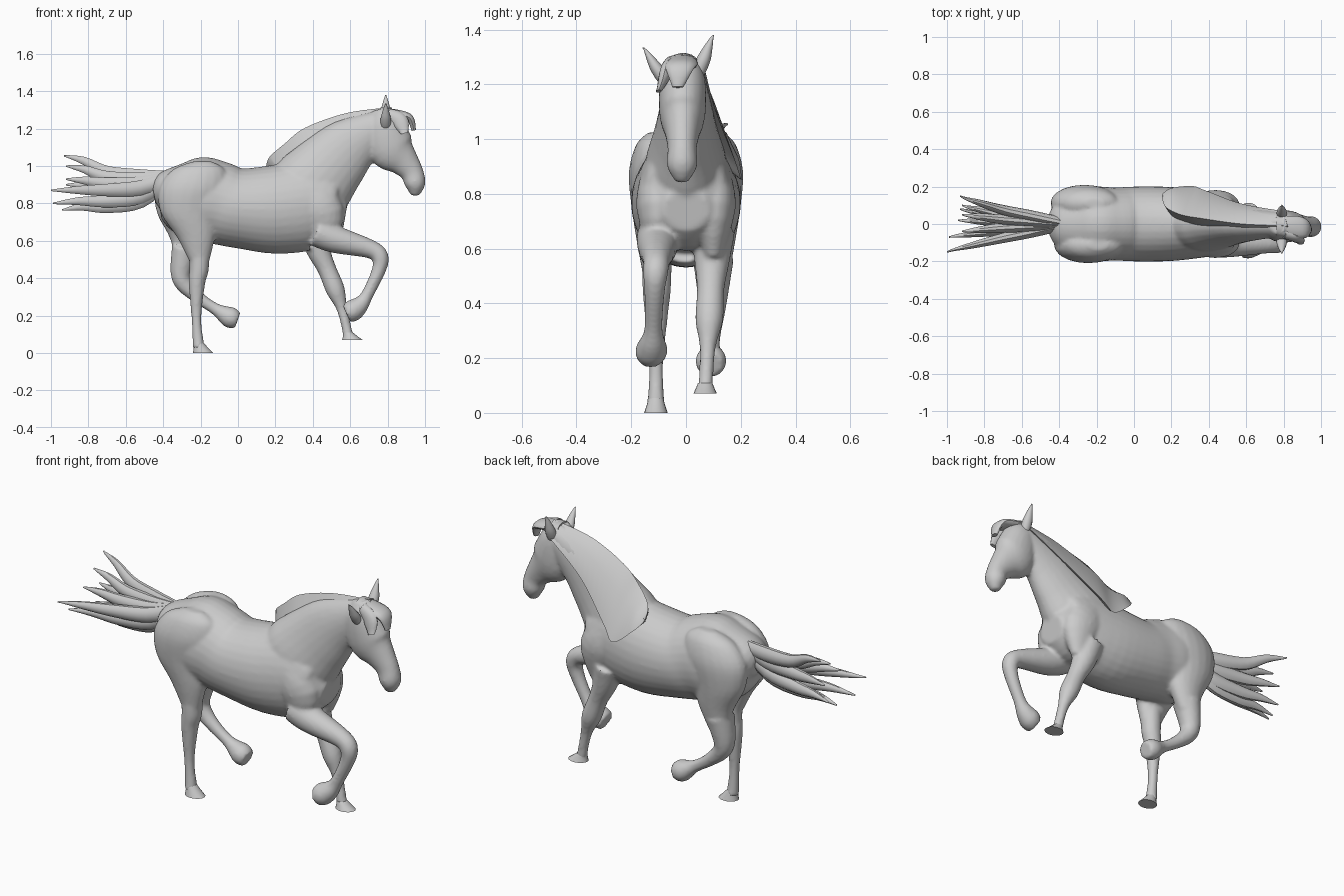
import bpy, bmesh
from math import cos, sin, pi
from mathutils import Vector

if "Cube" in bpy.data.objects:
    bpy.data.objects.remove(bpy.data.objects["Cube"])

Y = Vector((0, 1, 0))
DOWN = Vector((0, 0, -1))


def skin(name, rings):
    """Closed smooth-shaded mesh through a list of point rings."""
    bm = bmesh.new()
    vs = [[bm.verts.new(p) for p in r] for r in rings]
    n = len(vs[0])
    for a, b in zip(vs, vs[1:]):
        for i in range(n):
            j = (i + 1) % n
            bm.faces.new((a[i], a[j], b[j], b[i]))
    bm.faces.new(vs[0])
    bm.faces.new(vs[-1])
    bmesh.ops.recalc_face_normals(bm, faces=bm.faces)
    me = bpy.data.meshes.new(name)
    bm.to_mesh(me)
    bm.free()
    obj = bpy.data.objects.new(name, me)
    bpy.context.collection.objects.link(obj)
    bpy.ops.object.select_all(action='DESELECT')
    obj.select_set(True)
    bpy.context.view_layer.objects.active = obj
    bpy.ops.object.shade_smooth_by_angle(angle=.7)
    return obj


def spline(rows, steps=4):
    """Catmull-Rom interpolation of equal-length rows."""
    P = [Vector(r) for r in rows]
    P = [P[0]] + P + [P[-1]]
    out = []
    for p0, p1, p2, p3 in zip(P, P[1:], P[2:], P[3:]):
        for k in range(steps):
            t = k / steps
            out.append(p1 + .5 * ((p2 - p0) * t + (2 * p0 - 5 * p1 + 4 * p2 - p3) * t * t
                                  + (3 * p1 - p0 - 3 * p2 + p3) * t ** 3))
    return out + [P[-1]]


def loft(name, rows, y0=0, y1=None, axis=None, sides=20):
    """Rows are x, z, half width and half depth (same if left out); y runs from y0 to y1."""
    y1 = y0 if y1 is None else y1
    S = spline([r if len(r) == 4 else (*r, r[2]) for r in rows])
    rings = []
    for i, (x, z, a, b) in enumerate(S):
        d = S[min(i + 1, len(S) - 1)] - S[max(i - 1, 0)]
        n = (axis or Vector((d[0], 0, d[1]))).normalized().cross(Y)
        c = Vector((x, y0 + (y1 - y0) * i / (len(S) - 1), z))
        rings.append([c + Y * max(a, .003) * cos(2 * pi * k / sides) + n * max(b, .003) * sin(2 * pi * k / sides)
                      for k in range(sides)])
    return skin(name, rings)


# Torso, neck and head
parts = [loft("torso", [(-.45, .85, .06, .05), (-.4, .855, .14, .125), (-.3, .835, .18, .197),
                        (-.2, .82, .2, .23), (-.1, .8, .195, .222), (0, .775, .2, .213), (.2, .768, .198, .238),
                        (.4, .79, .175, .238), (.5, .755, .155, .17), (.575, .74, .085, .075)], sides=32)]
parts.append(loft("neck", [(.3, .82, .15, .2), (.4, .9, .15, .215), (.5, 1.01, .118, .188),
                           (.61, 1.115, .093, .153), (.8, 1.24, .065, .073)], sides=24))
parts.append(loft("head", [(.77, 1.305, .04, .045), (.785, 1.23, .08, .095), (.818, 1.1, .085, .125),
                           (.885, 1.025, .064, .084), (.93, .965, .053, .062),
                           (.947, .9, .055, .055), (.945, .842, .022, .022)], -.012, -.015, sides=24))

# Shoulders and thighs, mirrored; the far thigh sits a little further back
for side, s, dx in (("near", -1, 0), ("far", 1, -.02)):
    parts.append(loft(side + "_shoulder", [(.3, .92, .04, .05), (.37, .84, .07, .11), (.45, .74, .08, .12),
                                           (.46, .57, .035, .05)], .1 * s))
    parts.append(loft(side + "_thigh", [(-.19 + dx, 1.025, .025, .05), (-.21 + dx, .98, .07, .14),
                                        (-.24 + dx, .88, .097, .182), (-.262 + dx, .75, .087, .152),
                                        (-.225 + 2 * dx, .62, .067, .102), (-.208 + 3.5 * dx, .5, .045, .057)],
                      .112 * s, axis=DOWN))

# Legs: raised front, reaching front, standing hind, lifted hind
parts.append(loft("near_front_leg", [(.42, .65, .08), (.52, .608, .074), (.71, .555, .05), (.76, .51, .046),
                                     (.75, .435, .037), (.69, .31, .033), (.655, .26, .047),
                                     (.615, .228, .059), (.58, .21, .05)], -.1, -.13))
parts.append(loft("far_front_leg", [(.4, .66, .08), (.43, .55, .064), (.475, .45, .05), (.52, .34, .051),
                                    (.552, .25, .031), (.575, .16, .026), (.592, .08, .028)], .1, .07))
parts.append(loft("near_hind_leg", [(-.207, .56, .055), (-.208, .45, .052), (-.22, .37, .044),
                                    (-.222, .18, .026), (-.21, .03, .032)], -.106, -.11))
parts.append(loft("far_hind_leg", [(-.28, .56, .075), (-.305, .43, .056), (-.285, .365, .046), (-.21, .295, .034),
                                   (-.12, .235, .032), (-.045, .192, .057), (-.002, .175, .045)], .1, .09))

# Fuse the parts into one soft skin
bpy.ops.object.select_all(action='DESELECT')
for p in parts:
    p.select_set(True)
bpy.context.view_layer.objects.active = parts[0]
bpy.ops.object.join()
body = bpy.context.view_layer.objects.active
body.name = "horse_body"
fuse = body.modifiers.new("fuse", 'REMESH')
fuse.mode = 'VOXEL'
fuse.voxel_size = .01
fuse.use_smooth_shade = True
soften = body.modifiers.new("soften", 'SMOOTH')
soften.iterations = 5

# Planted hooves, flaring forward to a flat sole
for name, x, y, z, h in (("near_hind_hoof", -.21, -.11, 0, .055), ("far_front_hoof", .588, .07, .07, .04)):
    loft(name, [(x, z + h, .026), (x + .012, z + h / 2, .034, .039), (x + .024, z, .043, .055)], y, axis=DOWN)

# Ears
for name, z, h, y0, y1 in (("near_ear", 1.2, .135, -.07, -.157), ("far_ear", 1.23, .15, .04, .1)):
    loft(name, [(.79, z + h * f, w) for f, w in ((0, .023), (.35, .028), (.7, .017), (1, .003))],
         y0, y1, axis=DOWN, sides=12)

# Mane draped over the far side: crest point, then lower edge point
mane = [(.82, -.01, 1.315, .79, .07, 1.25), (.58, 0, 1.283, .57, .11, 1.1), (.36, .03, 1.205, .38, .18, .92),
        (.25, .05, 1.12, .31, .203, .85), (.17, .09, 1.05, .2, .192, .93), (.15, .14, 1.0, .15, .16, .985)]
rings = []
for s in spline(mane, 6):
    c, e = Vector(s[:3]), Vector(s[3:])
    g = e - c
    k = min(1, g.length / .2)
    rings.append([c, c + g * .4 + Vector((0, .022, .022)) * k, e,
                  c + g * .5 - Vector((0, .045, .04)) * k, c + Vector((.03, -.045, -.06)) * k])
skin("mane", rings)

# Forelock tufts
loft("forelock", [(.76, 1.285, .05, .03), (.86, 1.275, .06, .025), (.92, 1.255, .05, .02),
                  (.94, 1.19, .02, .012)], -.01, -.03, sides=14)
loft("forelock_side", [(.8, 1.28, .03), (.865, 1.24, .025, .045), (.89, 1.175, .01, .02)], -.045, -.1, sides=12)

# Tail strands fanning from the dock to each tip
tips = [(-.93, .15, 1.055), (-.92, .05, 1), (-.92, -.04, .93), (-1, -.15, .87),
        (-.92, .1, .9), (-.99, -.07, .8), (-.94, .02, .765), (-.93, .08, .8)]
for i, (x, y, z) in enumerate(tips):
    dz = z - .88
    f, g = (.3, .5) if dz > 0 else (.65, .85)
    loft(f"tail_strand_{i + 1}", [(-.36, .94, .025, .035), (-.52, .89 + dz * f, .03, .042),
                                  (-.7, .88 + dz * g, .027, .035), (x / 2 - .36, .88 + dz * .85, .018, .022),
                                  (x, z, .004)], 0, y, sides=10)
